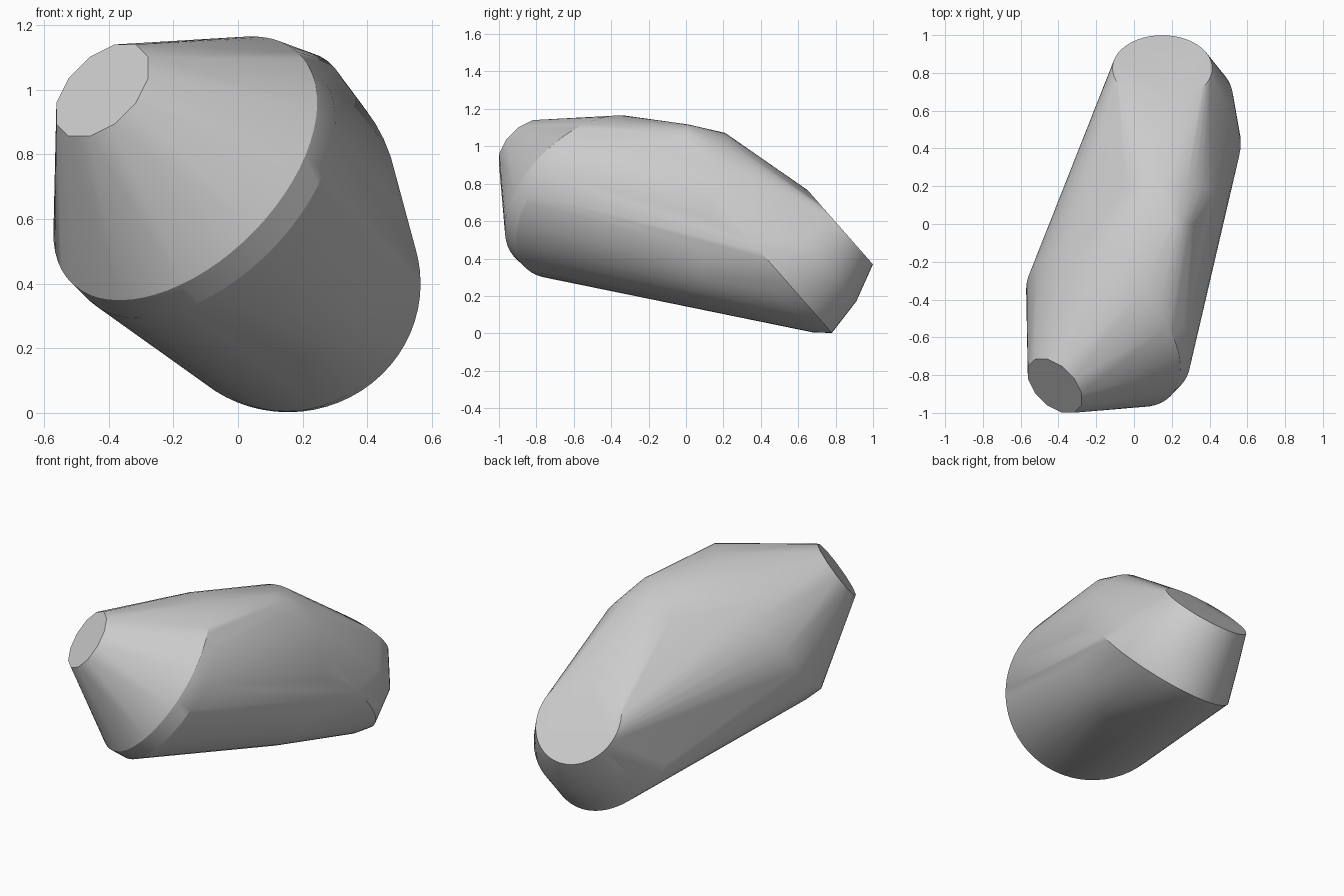
import bpy, bmesh, math
from mathutils import Vector

old = bpy.data.objects.get("Cube")
if old:
    bpy.data.objects.remove(old, do_unlink=True)

grey = bpy.data.materials.new("plain_grey")
grey.use_nodes = True
colour = (0.6, 0.6, 0.6, 1)
grey.diffuse_color = colour
grey.node_tree.nodes["Principled BSDF"].inputs["Base Color"].default_value = colour


def add_ring(bm, centre, normal, width, height, sides):
    """Add an ellipse of loose vertices square to the given normal."""
    turn = Vector((0, 0, 1)).rotation_difference(Vector(normal).normalized())
    for i in range(sides):
        a = math.tau * i / sides
        p = Vector((math.cos(a) * width, math.sin(a) * height, 0))
        bm.verts.new(Vector(centre) + turn @ p)


bm = bmesh.new()
front = (-1, -1, 1)
rear = (0, 0.75, 0.66)
# Small front cap, then the wide front collar with its softened back edge
add_ring(bm, (-0.42, -0.857, 0.998), front, 0.18, 0.18, 12)
add_ring(bm, (-0.163, -0.56, 0.757), front, 0.5, 0.5, 64)
add_ring(bm, (-0.107, -0.502, 0.702), front, 0.5, 0.5, 64)
# Raised, rounded shoulder
add_ring(bm, (0.2, -0.02, 0.95), (0, 1, -0.2), 0.14, 0.17, 32)
add_ring(bm, (0.14, 0.12, 0.62), (0, 1, -0.2), 0.36, 0.46, 48)
# Long oval rear collar, rounded towards the rear cap
add_ring(bm, (0.15, 0.35, 0.38), rear, 0.375, 0.5, 48)
add_ring(bm, (0.155, 0.43, 0.4), rear, 0.41, 0.53, 64)
add_ring(bm, (0.18, 0.665, 0.45), rear, 0.345, 0.372, 64)
add_ring(bm, (0.15, 0.825, 0.567), rear, 0.264, 0.264, 48)

# Skin stretched over the rings
hull = bmesh.ops.convex_hull(bm, input=bm.verts[:])
loose = {g for g in hull["geom_interior"] + hull["geom_unused"]
         if isinstance(g, bmesh.types.BMVert)}
bmesh.ops.delete(bm, geom=list(loose), context='VERTS')
bmesh.ops.dissolve_limit(bm, angle_limit=math.radians(0.2),
                         verts=bm.verts[:], edges=bm.edges[:])
bmesh.ops.recalc_face_normals(bm, faces=bm.faces[:])

mesh = bpy.data.meshes.new("body")
bm.to_mesh(mesh)
bm.free()
mesh.materials.append(grey)
body = bpy.data.objects.new("body", mesh)
bpy.context.collection.objects.link(body)

# Smooth sides with crisp caps
bpy.context.view_layer.objects.active = body
body.select_set(True)
bpy.ops.object.shade_smooth_by_angle(angle=math.radians(30))
